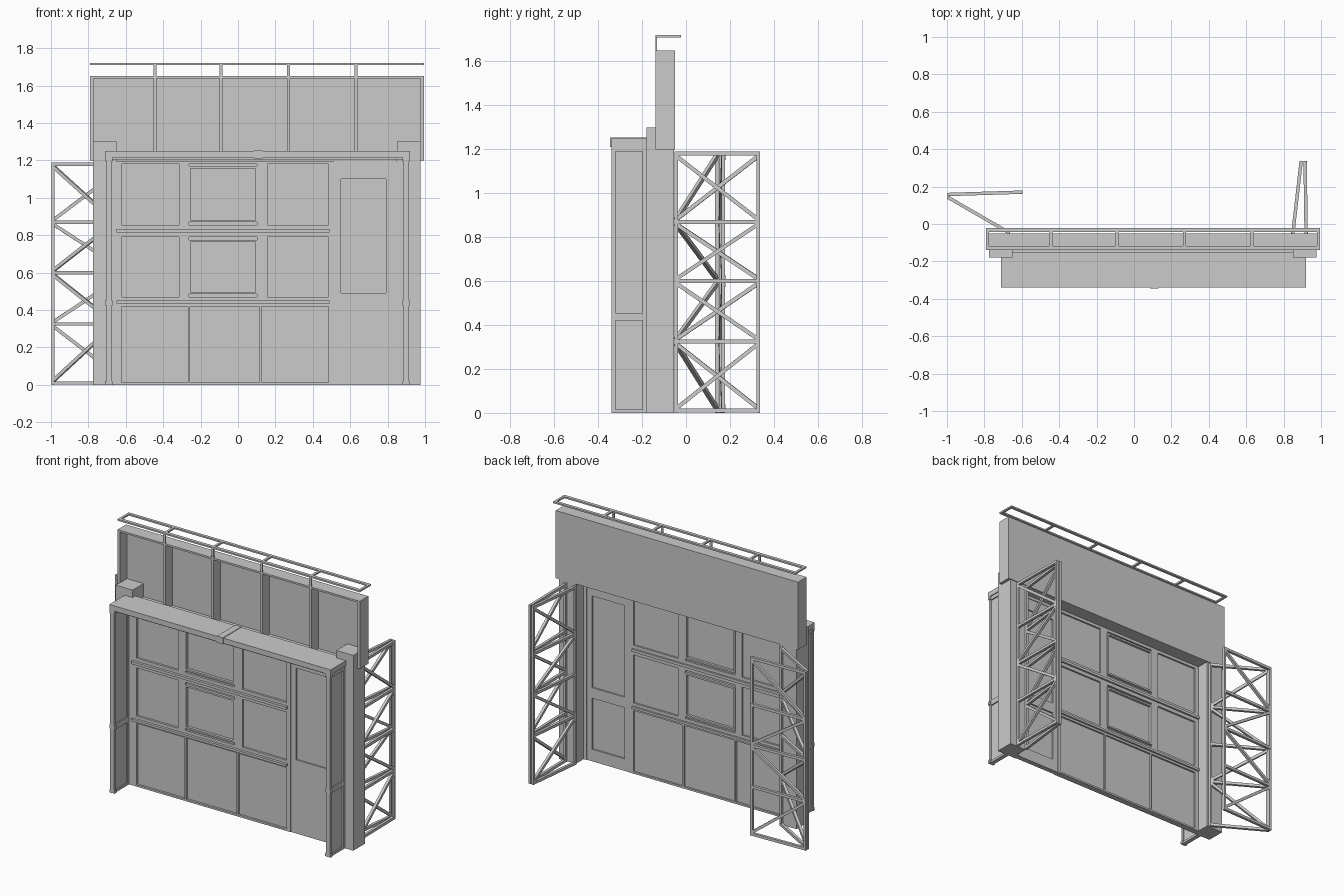
import bpy
import bmesh
from mathutils import Vector, Matrix

if "Cube" in bpy.data.objects:
    bpy.data.objects.remove(bpy.data.objects["Cube"], do_unlink=True)

grey = bpy.data.materials.new("plain_grey")
grey.use_nodes = True
grey.diffuse_color = (0.6, 0.6, 0.6, 1)
grey.node_tree.nodes["Principled BSDF"].inputs["Base Color"].default_value = (0.6, 0.6, 0.6, 1)


class Part:
    """Collects boxes and bars into one named object."""

    def __init__(self, name):
        self.name, self.bm = name, bmesh.new()

    def box(self, x, y, z):
        size = Vector((x[1] - x[0], y[1] - y[0], z[1] - z[0]))
        mid = Vector((sum(x), sum(y), sum(z))) / 2
        bmesh.ops.create_cube(self.bm, size=1, matrix=Matrix.Translation(mid) @ Matrix.Diagonal(size.to_4d()))
        return self

    def bar(self, a, b, t):
        a, b = Vector(a), Vector(b)
        turn = (b - a).to_track_quat('Z', 'Y').to_matrix().to_4x4()
        scale = Matrix.Diagonal((t, t, (b - a).length, 1))
        bmesh.ops.create_cube(self.bm, size=1, matrix=Matrix.Translation((a + b) / 2) @ turn @ scale)
        return self

    def frame(self, x, y, z, w):
        """Rectangular border lying in the x-z plane."""
        for side in ((x[0], x[0] + w), (x[1] - w, x[1])):
            self.box(side, y, z)
        for rail in ((z[0], z[0] + w), (z[1] - w, z[1])):
            self.box((x[0] + w, x[1] - w), y, rail)
        return self

    def done(self):
        mesh = bpy.data.meshes.new(self.name)
        self.bm.to_mesh(mesh)
        self.bm.free()
        mesh.materials.append(grey)
        obj = bpy.data.objects.new(self.name, mesh)
        bpy.context.collection.objects.link(obj)


# Side pillars
for name, x in (("right_pillar", (-0.775, -0.65)), ("left_pillar", (0.85, 0.975))):
    Part(name).box(x, (-0.18, -0.055), (0, 1.3)).done()

# Upper sign board: back sheet, surround and studs
studs = (-0.445, -0.09, 0.27, 0.63)
board = Part("upper_board")
board.box((-0.79, 0.995), (-0.065, -0.05), (1.2, 1.65))
for x in ((-0.79, -0.772), (0.977, 0.995)):
    board.box(x, (-0.14, -0.065), (1.2, 1.65))
for z in ((1.2, 1.212), (1.638, 1.65)):
    board.box((-0.772, 0.977), (-0.14, -0.065), z)
for s in studs:
    board.box((s - 0.008, s + 0.008), (-0.138, -0.065), (1.212, 1.638))
board.done()

# Light rail above the board
rail = Part("top_rail")
for y in ((-0.14, -0.118), (-0.042, -0.022)):
    rail.box((-0.79, 0.995), y, (1.71, 1.72))
for s in (-0.782, *studs, 0.987):
    rail.box((s - 0.008, s + 0.008), (-0.118, -0.042), (1.71, 1.72))
for s in studs:
    rail.box((s - 0.008, s + 0.008), (-0.14, -0.132), (1.65, 1.71))
rail.done()

# Porch roof slab with a joint cover
roof = Part("porch_roof")
roof.box((-0.71, 0.92), (-0.34, -0.15), (1.215, 1.25))
roof.box((-0.69, 0.9), (-0.325, -0.16), (1.205, 1.215))
roof.box((0.085, 0.13), (-0.345, -0.15), (1.21, 1.254))
roof.done()

# Porch side wings: panelled sheet, stiles, collar and foot
for name, mid in (("right_wing", -0.69), ("left_wing", 0.9)):
    wing = Part(name)
    wing.box((mid - 0.006, mid + 0.006), (-0.33, -0.18), (0, 1.21))
    for y in ((-0.34, -0.322), (-0.198, -0.178)):
        wing.box((mid - 0.014, mid + 0.014), y, (0, 1.215))
    for z in ((0, 0.015), (0.42, 0.455), (1.19, 1.215)):
        wing.box((mid - 0.014, mid + 0.014), (-0.322, -0.198), z)
    for z in ((0, 0.02), (0.425, 0.45), (1.195, 1.22)):
        wing.box((mid - 0.02, mid + 0.02), (-0.34, -0.322), z)
    wing.done()

# Main wall: thin sheet with posts and rails proud on both faces
BODY, SHEET = (-0.18, -0.14), (-0.166, -0.152)
Part("wall_sheet").box((-0.65, 0.85), SHEET, (0, 1.21)).done()

grid = Part("wall_frame")
for x in ((-0.65, -0.622), (0.485, 0.512)):
    grid.box(x, BODY, (0, 1.21))
for x in ((-0.315, -0.262), (0.102, 0.158)):
    grid.box(x, BODY, (0.45, 1.185))
for x in ((-0.268, -0.256), (0.114, 0.126)):
    grid.box(x, BODY, (0, 0.43))
for z in ((0, 0.012), (0.42, 0.47), (0.79, 0.855), (1.18, 1.21)):
    grid.box((-0.622, 0.485), BODY, z)
grid.done()

# Projecting ledges under each row
ledges = Part("wall_ledges")
for z in ((0.435, 0.45), (0.815, 0.833)):
    ledges.box((-0.65, 0.49), (-0.197, -0.128), z)
ledges.box((-0.65, 0.85), (-0.19, -0.18), (1.195, 1.21))
ledges.done()

# Window surrounds in the middle bays
for name, z in (("lower_window", (0.485, 0.775)), ("upper_window", (0.87, 1.17))):
    Part(name).frame((-0.265, 0.105), (-0.184, -0.136), z, 0.012).done()

# Door and its surround
door = Part("door")
for x in ((0.512, 0.552), (0.79, 0.85)):
    door.box(x, (-0.176, -0.142), (0, 1.21))
for z in ((0, 0.08), (0.42, 0.49), (1.1, 1.21)):
    door.box((0.552, 0.79), (-0.176, -0.142), z)
door.box((0.552, 0.79), (-0.176, -0.166), (0.08, 0.42))
door.box((0.83, 0.85), (-0.182, -0.138), (0, 1.21))
door.box((0.512, 0.83), (-0.182, -0.138), (1.18, 1.21))
door.done()

# Braced ladder trusses, two panels hinged at the outer end
levels = (0.01, 0.325, 0.6, 0.87, 1.18)


def truss(name, a, b, flip):
    part = Part(name)
    for p in (a, b):
        part.bar((*p, 0), (*p, 1.19), 0.016)
    for z in levels:
        part.bar((*a, z), (*b, z), 0.018)
    for i, (low, high) in enumerate(zip(levels, levels[1:])):
        p, q = (a, b) if (i + flip) % 2 else (b, a)
        part.bar((*p, low + 0.01), (*q, high - 0.01), 0.018)
    part.done()


truss("right_truss_inner", (-0.67, -0.045), (-0.99, 0.14), 0)
truss("right_truss_outer", (-0.99, 0.158), (-0.605, 0.17), 0)
truss("left_truss_inner", (0.85, -0.045), (0.893, 0.33), 0)
truss("left_truss_outer", (0.915, 0.33), (0.92, -0.045), 0)
